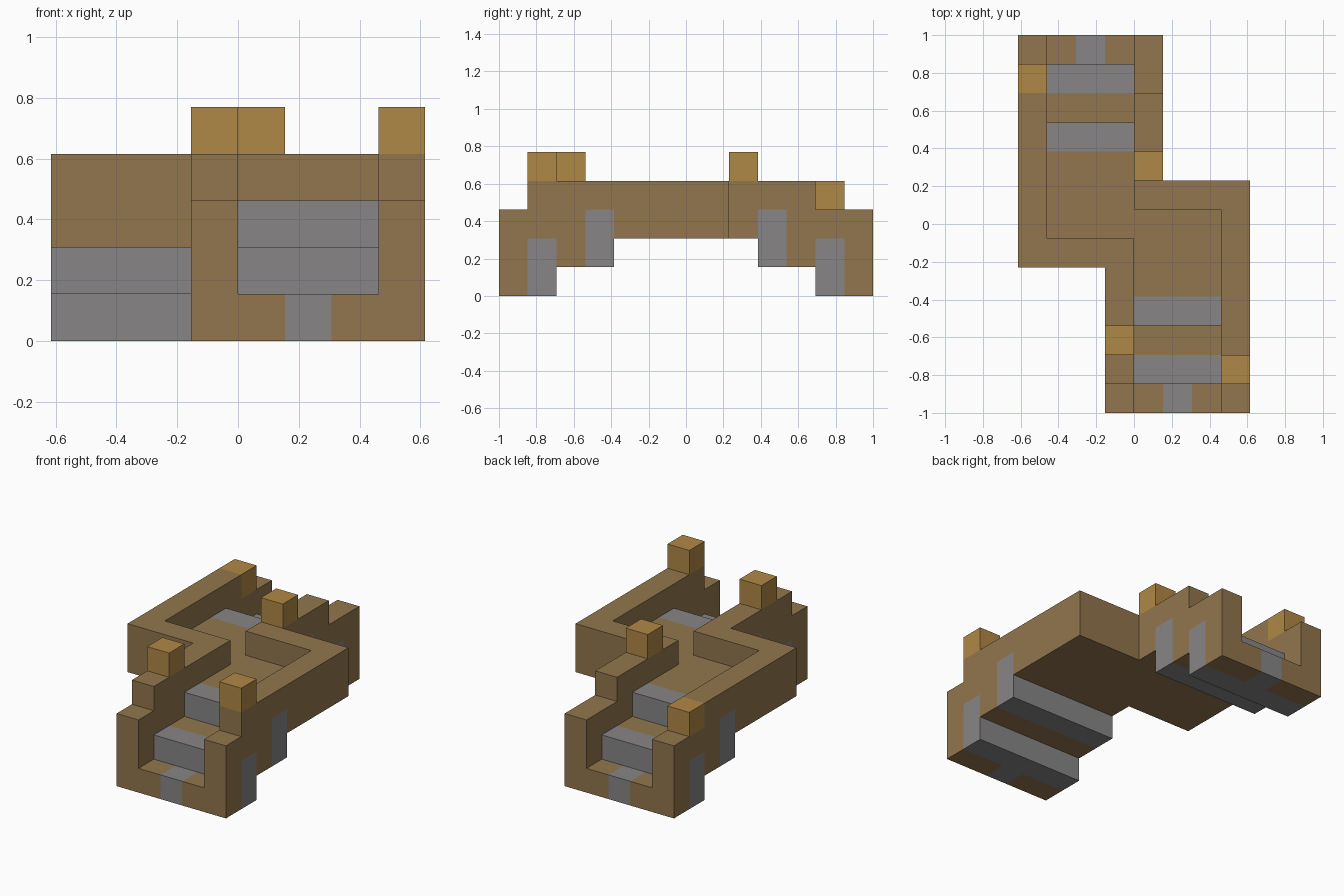
import bpy, bmesh
from mathutils import Vector, Matrix

U = 2 / 13  # one block

cube = bpy.data.objects.get("Cube")
if cube:
    bpy.data.objects.remove(cube, do_unlink=True)


def material(name, rgb):
    m = bpy.data.materials.new(name)
    m.use_nodes = True
    color = (*rgb, 1)
    m.diffuse_color = color
    m.node_tree.nodes["Principled BSDF"].inputs["Base Color"].default_value = color
    return m


wood = material("brown wood", (0.287, 0.181, 0.074))
stone = material("grey stone", (0.246, 0.235, 0.242))
gold = material("golden post", (0.434, 0.246, 0.061))


def is_stone(p):
    """Stone bands sit under each stair, with a stone inlay at each entrance."""
    x, y, z = abs(p.x), abs(p.y), p.z
    return (4.5 < y < 5.5 and z < 2) or (2.5 < y < 3.5 and z < 3) \
        or (y > 5.5 and z < 1 and 1 < x < 2)


def extrude_part(name, profile, x0, x1, turn, mats):
    """Extrude a (y, z) profile from x0 to x1, turned half round if turn is -1."""
    bm = bmesh.new()
    face = bm.faces.new([bm.verts.new((x0, y, z)) for y, z in profile])
    ext = bmesh.ops.extrude_face_region(bm, geom=[face])
    moved = [v for v in ext["geom"] if isinstance(v, bmesh.types.BMVert)]
    bmesh.ops.translate(bm, verts=moved, vec=(x1 - x0, 0, 0))
    bmesh.ops.recalc_face_normals(bm, faces=bm.faces[:])
    if len(mats) > 1:
        # Cut along the block grid so each face has one colour
        bmesh.ops.triangulate(bm, faces=bm.faces[:])
        cuts = [(Vector((0, 1, 0)), k + 0.5) for k in range(-6, 6)]
        cuts += [(Vector((0, 0, 1)), k) for k in (1, 2, 3)]
        cuts += [(Vector((1, 0, 0)), k) for k in (1, 2)]
        for axis, k in cuts:
            bmesh.ops.bisect_plane(bm, geom=bm.verts[:] + bm.edges[:] + bm.faces[:],
                                   plane_co=axis * k, plane_no=axis, dist=1e-5)
        bm.normal_update()
        for f in bm.faces:
            inside = f.calc_center_median() - f.normal * 0.01
            f.material_index = int(is_stone(inside))
        bmesh.ops.dissolve_limit(bm, angle_limit=0.01, verts=bm.verts[:],
                                 edges=bm.edges[:], delimit={'MATERIAL'})
    bm.transform(Matrix.Diagonal((turn * U, turn * U, U, 1)))
    me = bpy.data.meshes.new(name)
    bm.to_mesh(me)
    bm.free()
    for m in mats:
        me.materials.append(m)
    ob = bpy.data.objects.new(name, me)
    bpy.context.collection.objects.link(ob)


def box(name, x, y, z, mats, turn=1):
    profile = [(y[0], z[0]), (y[1], z[0]), (y[1], z[1]), (y[0], z[1])]
    extrude_part(name, profile, x[0], x[1], turn, mats)


UNDERSIDE = [(-6.5, 0), (-4.5, 0), (-4.5, 1), (-2.5, 1), (-2.5, 2)]
TREADS = [(0.5, 2), (0.5, 3), (-3.5, 3), (-3.5, 2), (-5.5, 2), (-5.5, 1), (-6.5, 1)]


def wall(name, x0, end, step, turn):
    top = [(end, 2), (end, 4), (step, 4), (step, 3), (-6.5, 3)]
    extrude_part(name, UNDERSIDE + top, x0, x0 + 1, turn, [wood, stone])


# Two offset halves of the bridge, the back one turned half round
for side, turn, step in (("front", 1, -5.5), ("back", -1, -4.5)):
    extrude_part(side + "_stairs", UNDERSIDE + TREADS, 0, 3, turn, [wood, stone])
    wall(side + "_outer_wall", 3, 1.5, step, turn)
    wall(side + "_inner_wall", -1, -0.5, step, turn)
    box(side + "_cross_wall", (-4, -1), (-1.5, -0.5), (2, 4), [wood], turn)

# Golden corner posts
for name, x, y, z in (("front_left_post", 3, -5.5, 4), ("front_right_post", -1, -4.5, 4),
                      ("back_left_post", 0, 1.5, 4), ("back_right_post", -4, 4.5, 3)):
    box(name, (x, x + 1), (y, y + 1), (z, z + 1), [gold])
